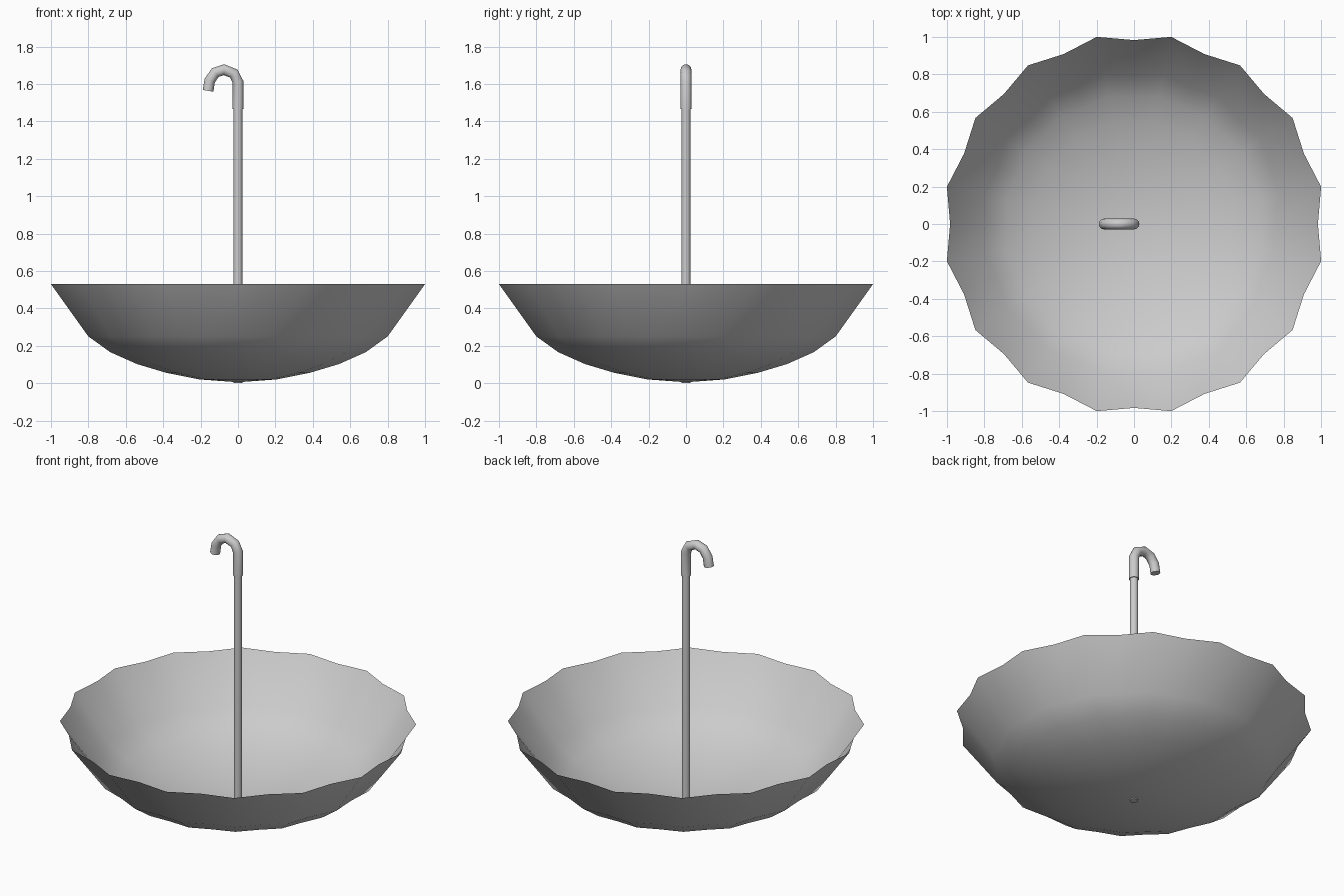
import bpy, bmesh
from math import sin, cos, pi

if "Cube" in bpy.data.objects:
    bpy.data.objects.remove(bpy.data.objects["Cube"])

RIBS = 16

# Canopy: open scalloped bowl, rings of alternating rib tips and panel valleys
# (rib radius, height, valley radius factor)
rings = [(0.21, 0.02, 0.98), (0.39, 0.055, 0.98), (0.55, 0.102, 0.978),
         (0.695, 0.165, 0.974), (0.816, 0.25, 0.97), (1.02, 0.53, 0.964)]
bm = bmesh.new()
centre = bm.verts.new((0, 0, 0.005))
prev = None
n = RIBS * 2
for r, z, valley in rings:
    ring = []
    for i in range(n):
        a = pi * i / RIBS
        rad = r if i % 2 else r * valley
        ring.append(bm.verts.new((rad * cos(a), rad * sin(a), z)))
    for i in range(n):
        j = (i + 1) % n
        if prev is None:
            bm.faces.new((centre, ring[j], ring[i]))
        else:
            bm.faces.new((prev[i], prev[j], ring[j], ring[i]))
    prev = ring
for f in bm.faces:
    f.smooth = True
mesh = bpy.data.meshes.new("canopy")
bm.to_mesh(mesh)
bm.free()
bpy.context.collection.objects.link(bpy.data.objects.new("canopy", mesh))

# Shaft
bpy.ops.mesh.primitive_cylinder_add(vertices=16, radius=0.024, depth=1.48,
                                    location=(0, 0, 0.74))
bpy.context.object.name = "shaft"
bpy.ops.object.shade_smooth_by_angle()

# Hooked handle: tube swept along a short path
path = [(0, 1.465), (0, 1.61), (-0.022, 1.655), (-0.075, 1.676),
        (-0.122, 1.66), (-0.151, 1.618), (-0.16, 1.563)]
curve = bpy.data.curves.new("handle", 'CURVE')
curve.dimensions = '3D'
curve.bevel_depth = 0.029
curve.bevel_resolution = 4
curve.use_fill_caps = True
spline = curve.splines.new('POLY')
spline.points.add(len(path) - 1)
for p, (x, z) in zip(spline.points, path):
    p.co = (x, 0, z, 1)
bpy.context.collection.objects.link(bpy.data.objects.new("handle", curve))
